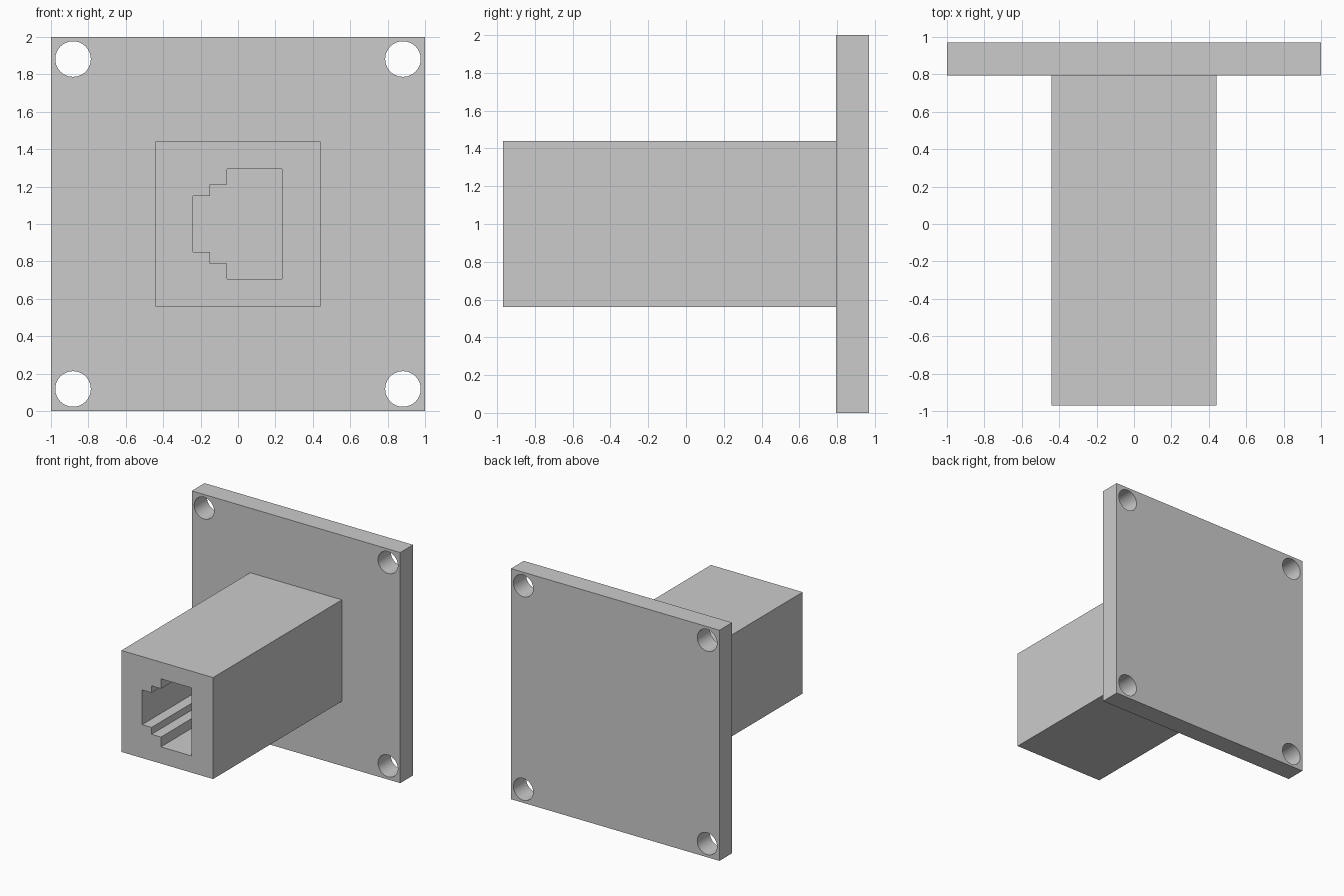
import bpy, bmesh
from math import cos, sin, tau, radians

if "Cube" in bpy.data.objects:
    bpy.data.objects.remove(bpy.data.objects["Cube"])

BACK, PLATE_FRONT, BODY_FRONT = 0.97, 0.795, -0.97


def prism(name, profile, y0, y1):
    """Extrude an (x, z) outline along y."""
    bm = bmesh.new()
    face = bm.faces.new([bm.verts.new((x, y0, z)) for x, z in profile])
    new = bmesh.ops.extrude_face_region(bm, geom=[face])["geom"]
    bmesh.ops.translate(bm, vec=(0, y1 - y0, 0),
                        verts=[v for v in new if isinstance(v, bmesh.types.BMVert)])
    bmesh.ops.recalc_face_normals(bm, faces=bm.faces)
    mesh = bpy.data.meshes.new(name)
    bm.to_mesh(mesh)
    bm.free()
    obj = bpy.data.objects.new(name, mesh)
    bpy.context.collection.objects.link(obj)
    return obj


def square(half):
    return [(-half, 1 - half), (half, 1 - half), (half, 1 + half), (-half, 1 + half)]


def circle(x, z, r, n=48):
    return [(x + r * cos(tau * i / n), z + r * sin(tau * i / n)) for i in range(n)]


def combine(target, tool, operation):
    """Apply a boolean and discard the tool object."""
    mod = target.modifiers.new(operation.lower(), 'BOOLEAN')
    mod.object, mod.operation, mod.solver = tool, operation, 'EXACT'
    bpy.context.view_layer.objects.active = target
    bpy.ops.object.modifier_apply(modifier=mod.name)
    bpy.data.objects.remove(tool)


# Square wall plate with the socket body rooted in it
jack = prism("wall_plate_socket", square(1.0), PLATE_FRONT, BACK)
combine(jack, prism("socket_body", square(0.44), BODY_FRONT, 0.88), 'UNION')

# Stepped plug opening, symmetric about z = 1, running back to the plate
lower = [(-0.24, 0.15), (-0.15, 0.15), (-0.15, 0.21), (-0.06, 0.21),
         (-0.06, 0.295), (0.235, 0.295)]
opening = [(x, 1 - h) for x, h in lower] + [(x, 1 + h) for x, h in reversed(lower)]
combine(jack, prism("plug_opening", opening, BODY_FRONT - 0.1, PLATE_FRONT), 'DIFFERENCE')

# Screw holes in the four corners
for sx in (-1, 1):
    for sz in (-1, 1):
        hole = circle(sx * 0.882, 1 + sz * 0.882, 0.095)
        combine(jack, prism("screw_hole", hole, PLATE_FRONT - 0.1, BACK + 0.1), 'DIFFERENCE')

# Round hole walls, crisp box edges
jack.select_set(True)
bpy.context.view_layer.objects.active = jack
bpy.ops.object.shade_smooth_by_angle(angle=radians(30))
